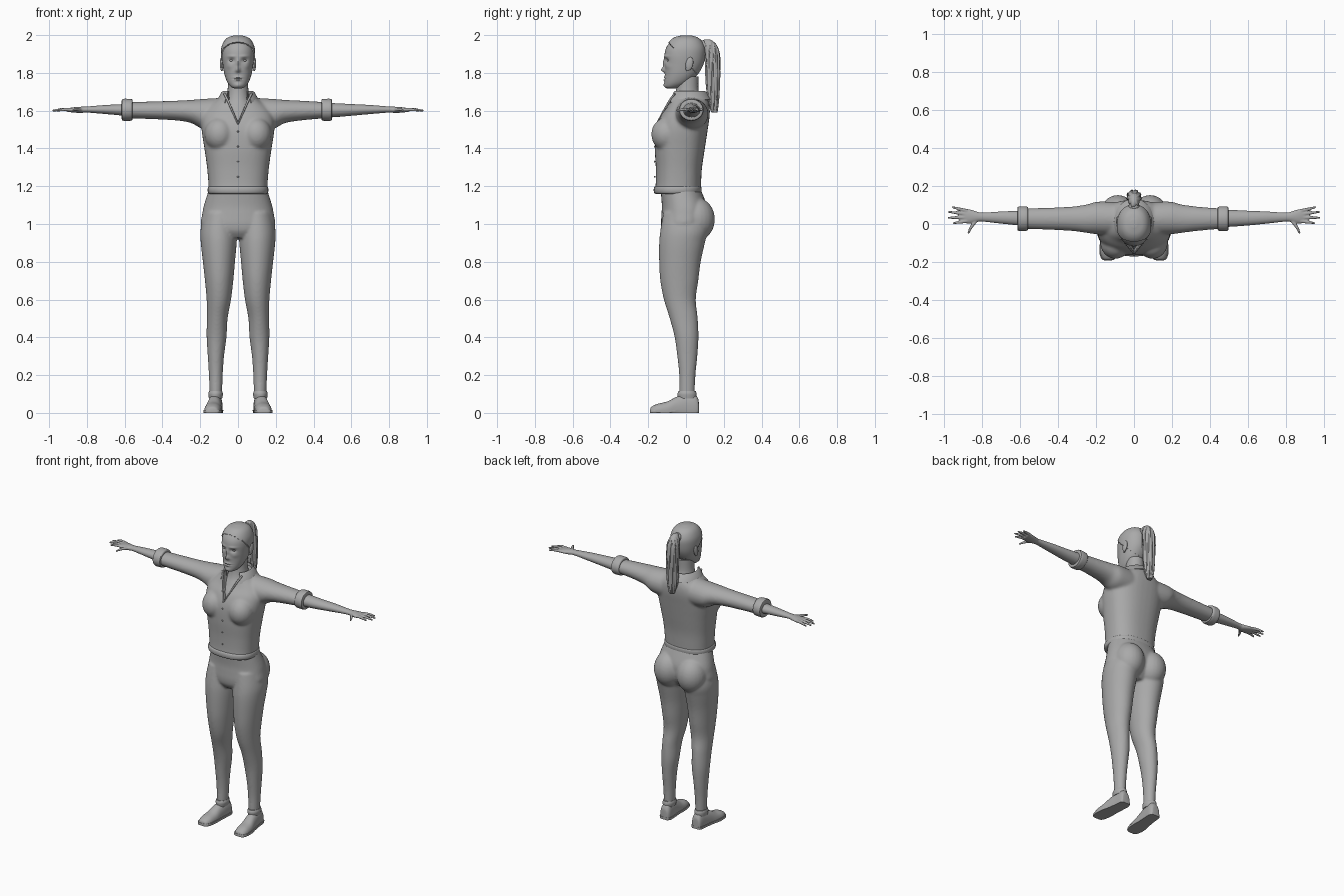
import bpy, bmesh, math
from mathutils import Vector

if "Cube" in bpy.data.objects:
    bpy.data.objects.remove(bpy.data.objects["Cube"])

clay = bpy.data.materials.new("plain_grey")
clay.use_nodes = True
GREY = (0.4, 0.4, 0.4, 1)
clay.diffuse_color = GREY
clay.node_tree.nodes["Principled BSDF"].inputs["Base Color"].default_value = GREY


def activate(obj):
    bpy.ops.object.select_all(action='DESELECT')
    obj.select_set(True)
    bpy.context.view_layer.objects.active = obj


def add_object(name, data):
    obj = bpy.data.objects.new(name, data)
    bpy.context.collection.objects.link(obj)
    data.materials.append(clay)
    return obj


def from_bmesh(name, bm):
    bmesh.ops.recalc_face_normals(bm, faces=bm.faces)
    mesh = bpy.data.meshes.new(name)
    bm.to_mesh(mesh)
    bm.free()
    return add_object(name, mesh)


def bake(obj):
    activate(obj)
    bpy.ops.object.convert(target='MESH')
    return obj


def smooth_rows(rows, steps):
    """Catmull-Rom interpolation between the given cross-sections."""
    rows = [Vector(r) for r in rows]
    padded = [rows[0]] + rows + [rows[-1]]
    for a, b, c, d in zip(padded, padded[1:], padded[2:], padded[3:]):
        for i in range(steps):
            t = i / steps
            yield b + (c - a) * (t / 2) + (a * 2 - b * 5 + c * 4 - d) * (t * t / 2) \
                + (b * 3 - a - c * 3 + d) * (t ** 3 / 2)
    yield rows[-1]


def loft(name, axis, rows, power=2, side=1, segs=40, steps=6, shape=None):
    """Rows are (position, low, high, low, high) along an axis."""
    bm = bmesh.new()
    rings = []
    for t, a0, a1, b0, b1 in smooth_rows(rows, steps):
        ring = []
        for k in range(segs):
            ang = math.tau * k / segs
            c, s = math.cos(ang), math.sin(ang)
            a = (a0 + a1) / 2 + (a1 - a0) / 2 * math.copysign(abs(c) ** (2 / power), c)
            b = (b0 + b1) / 2 + (b1 - b0) / 2 * math.copysign(abs(s) ** (2 / power), s)
            p = {'x': (t, a, b), 'y': (a, t, b), 'z': (a, b, t)}[axis]
            x, y, z = shape(*p) if shape else p
            ring.append(bm.verts.new((x * side, y, z)))
        rings.append(ring)
    for lower, upper in zip(rings, rings[1:]):
        for k in range(segs):
            n = (k + 1) % segs
            bm.faces.new((lower[k], lower[n], upper[n], upper[k]))
    bm.faces.new(rings[0])
    bm.faces.new(rings[-1])
    return from_bmesh(name, bm)


def even(rows):
    return [(z, -w, w, y0, y1) for z, w, y0, y1 in rows]


def ellipsoid(name, centre, radii, tilt=0):
    bm = bmesh.new()
    bmesh.ops.create_uvsphere(bm, u_segments=24, v_segments=16, radius=1)
    obj = from_bmesh(name, bm)
    obj.location, obj.scale, obj.rotation_euler.x = centre, radii, tilt
    return obj


def tube(name, points, radii):
    curve = bpy.data.curves.new(name, 'CURVE')
    curve.dimensions = '3D'
    curve.bevel_depth, curve.bevel_resolution, curve.use_fill_caps = 1, 3, True
    spline = curve.splines.new('POLY')
    spline.points.add(len(points) - 1)
    for sp, p, r in zip(spline.points, points, radii):
        sp.co, sp.radius = (*p, 1), r
    return bake(add_object(name, curve))


def fuse(name, parts, voxel=0.008, rounds=5):
    """Blend overlapping parts into one continuous skin."""
    activate(parts[0])
    for p in parts:
        p.select_set(True)
    bpy.ops.object.transform_apply(location=True, rotation=True, scale=True)
    bpy.ops.object.join()
    obj = bpy.context.object
    obj.name = name
    remesh = obj.modifiers.new("Blend", 'REMESH')
    remesh.mode, remesh.voxel_size = 'VOXEL', voxel
    relax = obj.modifiers.new("Relax", 'SMOOTH')
    relax.iterations = rounds
    return bake(obj)


# Shirt: torso, bust and sleeves blended together
torso = loft("torso", 'z', even([
    (1.17, .155, -.165, .078), (1.22, .157, -.16, .08), (1.3, .164, -.16, .085),
    (1.4, .178, -.165, .1), (1.5, .193, -.16, .115), (1.57, .19, -.135, .125),
    (1.62, .16, -.1, .125), (1.66, .11, -.085, .115), (1.69, .078, -.075, .095)]), power=2.4)
shirt_parts = [torso]
for side, end in ((1, .47), (-1, .585)):
    shirt_parts.append(ellipsoid("bust", (side * .098, -.1, 1.475), (.08, .084, .09)))
    shirt_parts.append(loft("sleeve", 'x', [
        (.08, -.06, .115, 1.49, 1.668), (.19, -.055, .118, 1.505, 1.662),
        (.25, -.047, .103, 1.535, 1.657), (.35, -.035, .09, 1.55, 1.652),
        (end, -.025, .082, 1.56, 1.645)], side=side))
shirt = fuse("shirt", shirt_parts, rounds=8)

# Open neckline cut as a V
bm = bmesh.new()
tri = [bm.verts.new(p) for p in ((-.07, -.3, 1.71), (.07, -.3, 1.71), (0, -.3, 1.53))]
face = bm.faces.new(tri)
grown = bmesh.ops.extrude_face_region(bm, geom=[face])["geom"]
bmesh.ops.translate(bm, vec=(0, .28, 0), verts=[v for v in grown if isinstance(v, bmesh.types.BMVert)])
cutter = from_bmesh("neckline_cutter", bm)
cut = shirt.modifiers.new("Neckline", 'BOOLEAN')
cut.operation, cut.object = 'DIFFERENCE', cutter
bake(shirt)
bpy.data.objects.remove(cutter)

# Shirt trim: hem band, neckline edges, buttons
loft("shirt_hem", 'z', even([(1.158, .148, -.158, .07), (1.165, .158, -.168, .08),
     (1.18, .161, -.171, .083), (1.195, .158, -.168, .081), (1.2, .15, -.16, .072)]), power=2.4)
for side, label in ((1, "left"), (-1, "right")):
    tube(label + "_neckline_edge", [(side * .072, -.06, 1.69), (side * .054, -.085, 1.655),
         (side * .035, -.112, 1.61), (0, -.156, 1.53)], (.006, .006, .005, .004))
for z in (1.25, 1.33, 1.41, 1.49):
    ellipsoid("button", (0, -.166, z), (.005, .004, .005))

# Folded collar, open at the front
bm = bmesh.new()
strips = []
for i in range(33):
    turn = math.radians(40 + 280 * i / 32)
    front = max(0, math.cos(turn)) ** 2
    strip = []
    for reach, z in ((.9, 1.66), (.98, 1.705), (1.1, 1.70), (1.4, 1.66 - .03 * front)):
        strip.append(bm.verts.new((math.sin(turn) * .078 * reach, .01 - math.cos(turn) * .088 * reach, z)))
    strips.append(strip)
for a, b in zip(strips, strips[1:]):
    for k in range(3):
        bm.faces.new((a[k], b[k], b[k + 1], a[k + 1]))
collar = from_bmesh("collar", bm)
collar.modifiers.new("Thickness", 'SOLIDIFY').thickness = .006
bake(collar)

# Neck and upper chest
loft("neck_and_chest", 'z', even([(1.5, .13, -.13, .09), (1.57, .11, -.115, .1), (1.62, .09, -.085, .1),
     (1.66, .066, -.063, .08), (1.71, .055, -.052, .066), (1.78, .053, -.05, .066)]))

# Arms with rolled cuffs and spread hands
for side, end, label in ((1, .47, "left"), (-1, .587, "right")):
    loft(label + "_cuff", 'x', [
        (end - .028, -.018, .075, 1.565, 1.645), (end - .026, -.034, .09, 1.549, 1.66),
        (end, -.037, .093, 1.546, 1.663), (end + .026, -.034, .09, 1.549, 1.66),
        (end + .028, -.01, .068, 1.575, 1.635)], side=side, steps=3)
    hand = [loft("forearm", 'x', [
        (.4, -.02, .078, 1.563, 1.643), (.5, -.015, .075, 1.565, 1.64), (.6, -.008, .07, 1.573, 1.635),
        (.7, .002, .066, 1.582, 1.63), (.8, .013, .06, 1.59, 1.622), (.83, .01, .066, 1.588, 1.621),
        (.87, .002, .078, 1.59, 1.618), (.905, .008, .08, 1.594, 1.612)], side=side)]
    for base, knuckle, tip in (((.88, .07), (.925, .08), (.96, .09)), ((.88, .052), (.935, .059), (.98, .064)),
                               ((.88, .034), (.935, .034), (.982, .033)), ((.88, .015), (.92, .01), (.955, .004)),
                               ((.835, .015), (.86, -.018), (.875, -.05))):
        pts = [(side * p[0], p[1], z) for p, z in ((base, 1.606), (knuckle, 1.606), (tip, 1.6))]
        hand.append(tube("finger", pts, (.0095, .0085, .005)))
    fuse(label + "_arm_and_hand", hand, voxel=.004, rounds=2)

# Trousers: pelvis, seat and legs blended together
leg_rows = [(.075, .09, .146, -.03, .04), (.1, .085, .15, -.035, .045), (.2, .081, .154, -.036, .05),
            (.3, .074, .16, -.046, .06), (.4, .061, .166, -.06, .066), (.5, .055, .165, -.086, .062),
            (.6, .037, .166, -.117, .052), (.7, .025, .175, -.136, .065), (.8, .016, .186, -.142, .078),
            (.9, .007, .197, -.142, .1), (.97, .005, .198, -.135, .115), (1.06, .01, .18, -.12, .1)]
trousers = [loft("pelvis", 'z', even([(.925, .1, -.1, .06), (.96, .17, -.125, .09), (1.0, .196, -.132, .11),
                 (1.05, .19, -.13, .115), (1.1, .18, -.128, .11), (1.19, .152, -.135, .075)]), power=2.2)]
for side in (1, -1):
    trousers.append(loft("leg", 'z', leg_rows, side=side))
    trousers.append(ellipsoid("seat", (side * .085, .053, 1.025), (.095, .1, .115)))
fuse("trousers", trousers, voxel=.007, rounds=6)

# Shoes with flat soles and ankle rims
shoe_rows = [(-.19, .125, .15, -.01, .015), (-.183, .105, .167, -.02, .032), (-.15, .092, .178, -.03, .048),
             (-.1, .087, .176, -.04, .06), (-.05, .086, .166, -.05, .085), (0, .083, .158, -.05, .1),
             (.045, .082, .153, -.05, .1), (.064, .09, .147, -.03, .075), (.068, .1, .135, -.02, .05)]
sole_rows = [(y * 1.01, a - .004, b + .004, c, d) for y, a, b, c, d in shoe_rows]
for side, label in ((1, "left"), (-1, "right")):
    loft(label + "_shoe", 'y', shoe_rows, 2.3, side, shape=lambda x, y, z: (x, y, max(z, .001)))
    loft(label + "_sole", 'y', sole_rows, 2.3, side, shape=lambda x, y, z: (x, y, min(max(z, 0), .016)))
    loft(label + "_ankle_rim", 'z', [(.075, .084, .154, -.042, .055), (.1, .08, .157, -.045, .056),
         (.115, .084, .153, -.04, .052)], side=side)

# Head with modelled facial relief: (x, z, width, height, depth)
RELIEF = [(0, 1.818, .011, .013, .017), (0, 1.85, .009, .022, .009), (0, 1.81, .02, .008, .004),
          (.034, 1.866, .016, .011, -.012), (.034, 1.888, .022, .007, .004), (.048, 1.835, .016, .015, .004),
          (0, 1.776, .02, .005, .006), (0, 1.769, .024, .002, -.004), (0, 1.762, .017, .005, .006),
          (0, 1.735, .018, .012, .005)]


def face_relief(x, y, z):
    if y < -.02:
        for fx, fz, w, h, depth in RELIEF:
            y -= depth * math.exp(-((abs(x) - fx) / w) ** 2 - ((z - fz) / h) ** 2)
    return x, y, z


head_rows = [(1.718, .02, -.1, -.05), (1.727, .038, -.112, -.02), (1.75, .056, -.114, .02),
             (1.79, .071, -.112, .06), (1.84, .08, -.113, .088), (1.89, .085, -.114, .098),
             (1.93, .082, -.106, .097), (1.965, .067, -.083, .08), (1.985, .045, -.055, .055),
             (1.995, .012, -.015, .02)]
loft("head", 'z', even(head_rows), 2.15, segs=112, steps=12, shape=face_relief)
for side, label in ((1, "left"), (-1, "right")):
    ellipsoid(label + "_eye", (side * .034, -.088, 1.866), (.013, .012, .008))
    ellipsoid(label + "_ear", (side * .087, .018, 1.848), (.009, .02, .036), -.2)
    ellipsoid(label + "_ear_lobe", (side * .085, .008, 1.822), (.007, .01, .013))

# Hair cap, trimmed along the hairline
hair = loft("hair_cap", 'z', even([(z + .004, w + .006, a - .004, b + .004) for z, w, a, b in head_rows]),
            2.15, segs=80, steps=10)
bm = bmesh.new()
bm.from_mesh(hair.data)
bare = [f for f in bm.faces if f.calc_center_median().y < -.095 + (1.965 - f.calc_center_median().z) * .9]
bmesh.ops.delete(bm, geom=bare, context='FACES')
bm.to_mesh(hair.data)
bm.free()
hair.modifiers.new("Thickness", 'SOLIDIFY').thickness = .006
bake(hair)


# Ponytail with strand grooves, and its tie
def strands(x, y, z):
    ang = math.atan2(y - .14, x)
    swell = 1 + .07 * math.sin(9 * ang + 12 * z) + .04 * math.sin(17 * ang - 9 * z)
    return x * swell, .14 + (y - .14) * swell, z


loft("ponytail", 'z', even([(1.59, .016, .135, .165), (1.64, .03, .118, .172), (1.72, .037, .108, .176),
     (1.82, .039, .104, .18), (1.9, .037, .1, .177), (1.945, .03, .09, .163), (1.97, .018, .09, .14),
     (1.978, .006, .1, .12)]), segs=72, shape=strands)
ellipsoid("hair_tie", (0, .095, 1.945), (.028, .022, .03), .6)

# Smooth shading with crisp edges
bpy.ops.object.select_all(action='DESELECT')
for obj in bpy.context.scene.objects:
    if obj.type == 'MESH' and clay.name in obj.data.materials:
        obj.select_set(True)
        bpy.context.view_layer.objects.active = obj
bpy.ops.object.shade_smooth_by_angle(angle=math.radians(45))
